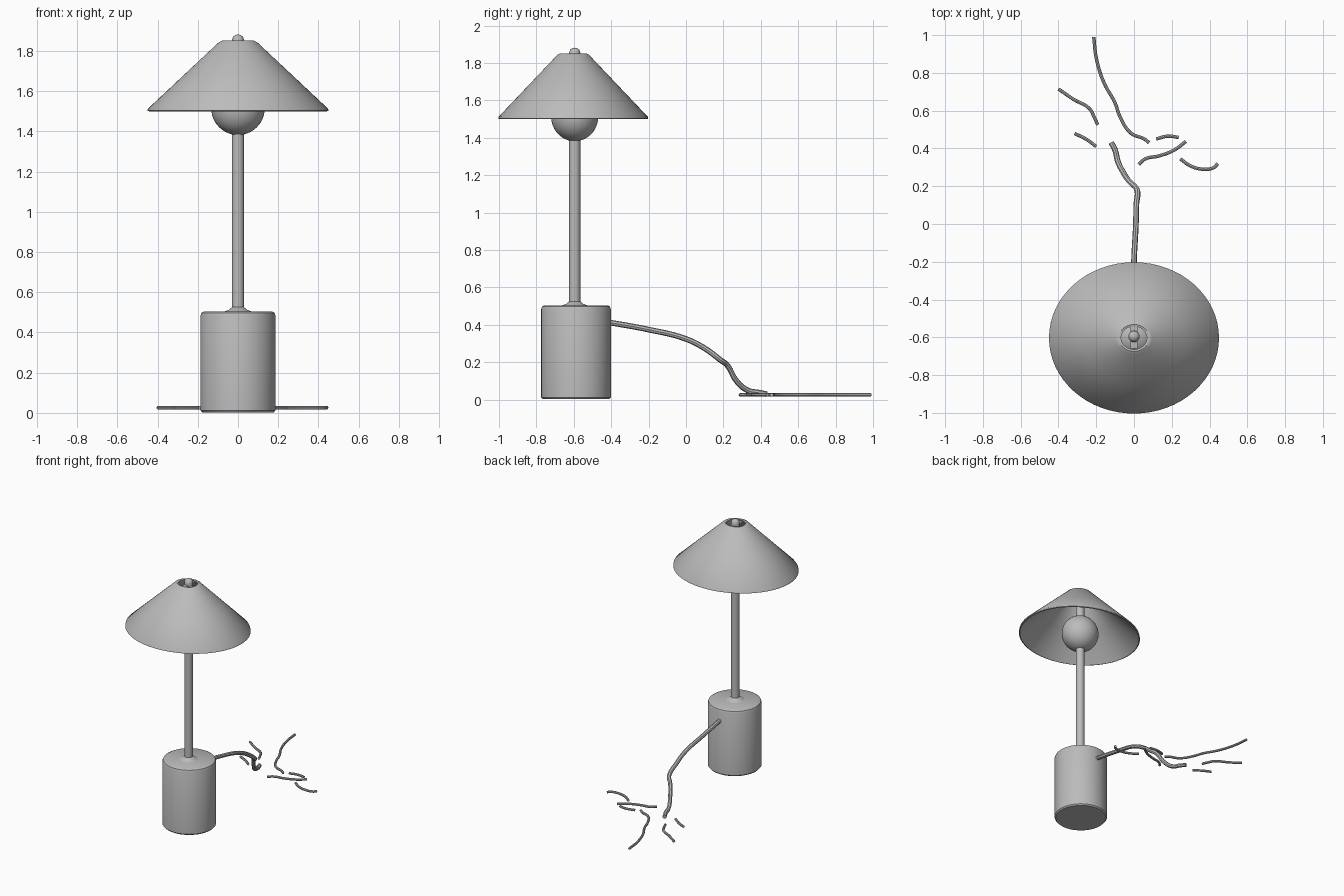
import bpy
import math

cube = bpy.data.objects.get("Cube")
if cube:
    bpy.data.objects.remove(cube, do_unlink=True)

grey = bpy.data.materials.new("warm_grey")
grey.use_nodes = True
COLOUR = (0.5, 0.5, 0.5, 1)
grey.diffuse_color = COLOUR
grey.node_tree.nodes["Principled BSDF"].inputs["Base Color"].default_value = COLOUR

AXIS_Y = -0.595


def finish(obj, name):
    """Name, colour and smooth one part."""
    obj.name = name
    obj.data.materials.clear()
    obj.data.materials.append(grey)
    bpy.ops.object.select_all(action='DESELECT')
    obj.select_set(True)
    bpy.context.view_layer.objects.active = obj
    bpy.ops.object.shade_smooth_by_angle(angle=math.radians(40))
    return obj


def lathe(name, profile, depth_scale=1.0, steps=64, y=AXIS_Y):
    """Spin an (r, z) profile about the lamp axis; r = 0 closes the end."""
    verts, rings = [], []
    for r, z in profile:
        count = steps if r > 0 else 1
        rings.append(list(range(len(verts), len(verts) + count)))
        for i in range(count):
            a = 2 * math.pi * i / steps
            verts.append((r * math.cos(a), r * math.sin(a) * depth_scale, z))
    faces = []
    for lo, hi in zip(rings, rings[1:]):
        for i in range(steps):
            j = (i + 1) % steps
            quad = [lo[i % len(lo)], lo[j % len(lo)], hi[j % len(hi)], hi[i % len(hi)]]
            faces.append(list(dict.fromkeys(quad)))
    mesh = bpy.data.meshes.new(name)
    mesh.from_pydata(verts, [], faces)
    obj = bpy.data.objects.new(name, mesh)
    bpy.context.collection.objects.link(obj)
    obj.location.y = y
    return finish(obj, name)


def cord(name, points, radius):
    """Round cord running smoothly through the points."""
    curve = bpy.data.curves.new(name, 'CURVE')
    curve.dimensions = '3D'
    curve.bevel_depth = radius
    curve.bevel_resolution = 2
    curve.use_fill_caps = True
    curve.resolution_u = 6
    spline = curve.splines.new('BEZIER')
    spline.bezier_points.add(len(points) - 1)
    for bp, co in zip(spline.bezier_points, points):
        bp.co = co
        bp.handle_left_type = bp.handle_right_type = 'AUTO'
    obj = bpy.data.objects.new(name, curve)
    bpy.context.collection.objects.link(obj)
    bpy.ops.object.select_all(action='DESELECT')
    obj.select_set(True)
    bpy.context.view_layer.objects.active = obj
    bpy.ops.object.convert(target='MESH')
    finish(bpy.context.object, name)


# Base drum with rounded rims, and the collar on top of it
lathe("base", [(0, 0.003), (0.178, 0.003), (0.186, 0.012), (0.186, 0.485),
               (0.181, 0.498), (0.168, 0.505), (0, 0.505)], y=-0.588)
lathe("stem_collar", [(0, 0.5), (0.065, 0.505), (0.045, 0.513), (0.03, 0.526), (0, 0.53)])

# Stem from the base up through the bulb to the finial
lathe("stem", [(0, 0.5), (0.03, 0.5), (0.03, 1.84), (0, 1.84)], steps=32)
lathe("finial", [(0.03, 1.83), (0.03, 1.855), (0.024, 1.872), (0.012, 1.88), (0, 1.882)],
      steps=32)

# Globe bulb
bulb = [(0.133 * math.sin(math.pi * i / 24), 1.515 - 0.133 * math.cos(math.pi * i / 24))
        for i in range(25)]
bulb[0], bulb[-1] = (0, bulb[0][1]), (0, bulb[-1][1])
lathe("bulb", bulb, depth_scale=0.95)

# Oval conical shade: thin open shell with a rolled rim and an open top
lathe("shade", [(0.442, 1.5), (0.45, 1.503), (0.448, 1.513), (0.27, 1.68), (0.095, 1.844),
                (0.08, 1.851), (0.068, 1.848), (0.07, 1.835), (0.26, 1.668), (0.435, 1.508),
                (0.442, 1.5)], depth_scale=0.89, y=-0.603)

# Cross bar that holds the shade on the stem
bpy.ops.mesh.primitive_cube_add(size=1, location=(0, AXIS_Y, 1.835))
bar = bpy.context.object
bar.scale = (0.035, 0.13, 0.012)
finish(bar, "shade_bar")

# Power cord falling from the base to the floor
cord("power_cord", [(0, -0.42, 0.415), (0, -0.2, 0.375), (0.01, 0, 0.325), (0.012, 0.1, 0.275),
                    (0.014, 0.185, 0.212), (-0.02, 0.22, 0.185), (-0.055, 0.27, 0.1),
                    (-0.085, 0.33, 0.05), (-0.1, 0.39, 0.038), (-0.12, 0.43, 0.03)], 0.015)

# Loose lengths of cord lying on the floor
FLOOR_CORDS = {
    "floor_cord_long": [(-0.213, 0.99), (-0.2, 0.88), (-0.16, 0.75), (-0.1, 0.64),
                        (-0.075, 0.57), (-0.015, 0.48), (0.055, 0.45), (0.08, 0.43)],
    "floor_cord_left": [(-0.4, 0.715), (-0.32, 0.66), (-0.235, 0.61), (-0.215, 0.575),
                        (-0.192, 0.525)],
    "floor_cord_left_short": [(-0.315, 0.48), (-0.25, 0.447), (-0.2, 0.41)],
    "floor_cord_right_short": [(0.117, 0.45), (0.18, 0.465), (0.237, 0.458)],
    "floor_cord_right": [(0.025, 0.315), (0.06, 0.345), (0.13, 0.36), (0.21, 0.39),
                         (0.275, 0.437)],
    "floor_cord_right_tip": [(0.245, 0.345), (0.3, 0.307), (0.37, 0.29), (0.425, 0.3),
                             (0.443, 0.32)],
}
for name, path in FLOOR_CORDS.items():
    cord(name, [(x, y, 0.026) for x, y in path], 0.009)
